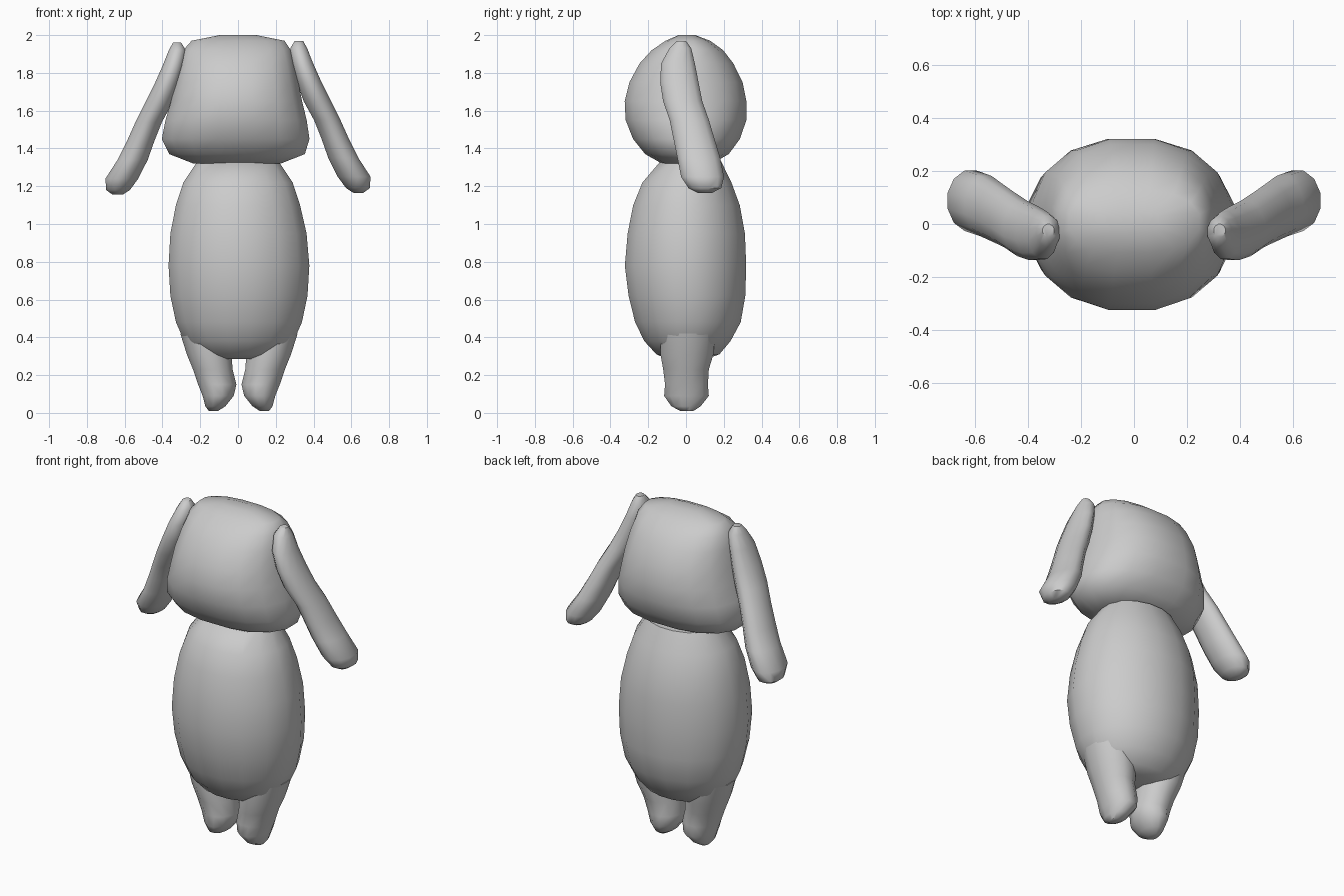
import bpy, bmesh, math

cube = bpy.data.objects.get("Cube")
if cube:
    bpy.data.objects.remove(cube)

grey = bpy.data.materials.new("plain_grey")
grey.use_nodes = True
colour = (0.6, 0.6, 0.6, 1)
grey.diffuse_color = colour
grey.node_tree.nodes["Principled BSDF"].inputs["Base Color"].default_value = colour


def power(v, p):
    return math.copysign(abs(v) ** p, v)


def loft(name, rings, sides=16, square=2.0, flip=1, shift=(0, 0, 0)):
    """Skin rounded rings given as (z, x min, x max, y min, y max)."""
    bm = bmesh.new()
    loops = []
    for z, x0, x1, y0, y1 in rings:
        loop = []
        for i in range(sides):
            a = math.tau * (i + 0.5) / sides
            x = (x0 + x1) / 2 + (x1 - x0) / 2 * power(math.cos(a), 2 / square)
            y = (y0 + y1) / 2 + (y1 - y0) / 2 * power(math.sin(a), 2 / square)
            loop.append(bm.verts.new((flip * x + shift[0], y + shift[1], z + shift[2])))
        loops.append(loop)
    for a, b in zip(loops, loops[1:]):
        for i in range(sides):
            j = (i + 1) % sides
            bm.faces.new((a[i], a[j], b[j], b[i]))
    bm.faces.new(loops[0])
    bm.faces.new(loops[-1])
    bmesh.ops.recalc_face_normals(bm, faces=bm.faces)
    mesh = bpy.data.meshes.new(name)
    bm.to_mesh(mesh)
    bm.free()
    mesh.materials.append(grey)
    ob = bpy.data.objects.new(name, mesh)
    bpy.context.collection.objects.link(ob)
    bpy.ops.object.select_all(action="DESELECT")
    ob.select_set(True)
    bpy.context.view_layer.objects.active = ob
    bpy.ops.object.shade_smooth_by_angle(angle=math.radians(50))
    return ob


# Head: wide at the jaw, narrowing to a rounded crown
loft("head", [
    (1.32, -.24, .23, -.13, .14),
    (1.37, -.37, .36, -.22, .23),
    (1.45, -.41, .385, -.285, .29),
    (1.55, -.39, .37, -.325, .325),
    (1.65, -.36, .345, -.33, .325),
    (1.75, -.34, .325, -.305, .305),
    (1.85, -.315, .305, -.25, .255),
    (1.92, -.295, .285, -.185, .2),
    (1.97, -.25, .25, -.11, .13),
    (2.00, -.1, .1, -.04, .05)], square=2.3)

# Egg-shaped body
loft("body", [
    (.285, -.14, .15, -.1, .11),
    (.31, -.22, .23, -.16, .18),
    (.38, -.29, .3, -.225, .24),
    (.48, -.335, .345, -.275, .295),
    (.62, -.365, .375, -.31, .32),
    (.78, -.375, .385, -.33, .325),
    (.95, -.365, .37, -.315, .318),
    (1.1, -.335, .335, -.285, .29),
    (1.22, -.295, .295, -.235, .245),
    (1.33, -.22, .22, -.14, .19)])

# Legs and ears, one on each side
for side, flip in (("left", 1), ("right", -1)):
    loft(side + "_leg", [
        (.01, .115, .165, -.03, .04),
        (.035, .075, .185, -.08, .08),
        (.09, .03, .2, -.12, .125),
        (.15, .015, .225, -.115, .12),
        (.23, .035, .252, -.125, .125),
        (.31, .04, .285, -.14, .15),
        (.42, .06, .32, -.14, .16)],
        sides=12, flip=flip, shift=(0 if flip > 0 else .01, 0, 0))
    loft(side + "_ear", [
        (1.165, .61, .665, .06, .14),
        (1.19, .57, .7, .01, .19),
        (1.25, .525, .705, -.03, .205),
        (1.35, .475, .64, -.05, .185),
        (1.45, .44, .59, -.07, .155),
        (1.55, .4, .545, -.09, .125),
        (1.65, .345, .495, -.125, .09),
        (1.75, .31, .445, -.14, .07),
        (1.85, .285, .4, -.135, .05),
        (1.93, .275, .368, -.09, .03),
        (1.97, .3, .345, -.05, .0)],
        sides=12, flip=flip, shift=(0, 0, 0 if flip > 0 else -.01))
